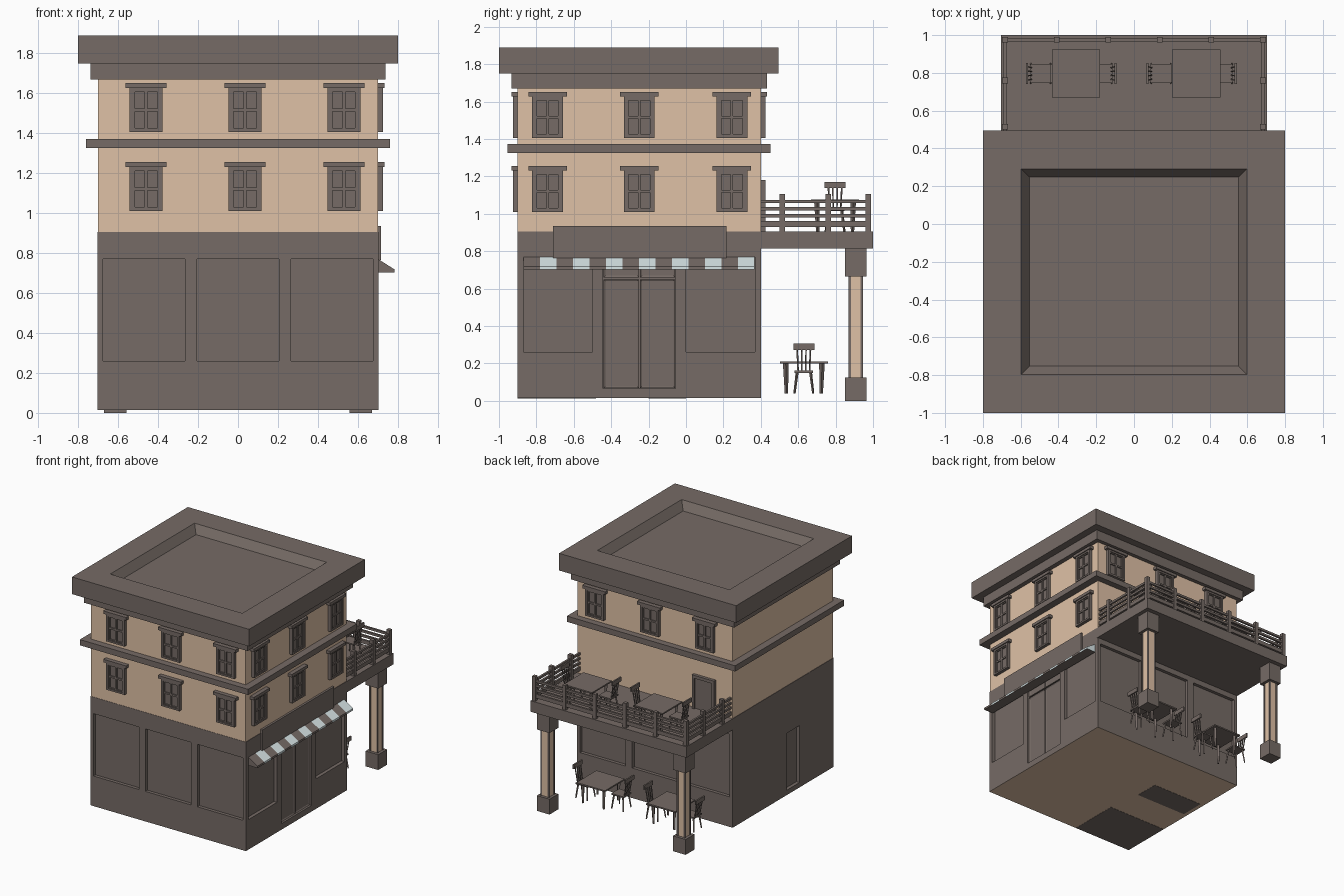
import bpy, bmesh, math
from mathutils import Vector, Matrix

if "Cube" in bpy.data.objects:
    bpy.data.objects.remove(bpy.data.objects["Cube"])


def material(name, rgb):
    m = bpy.data.materials.new(name)
    m.diffuse_color = (*rgb, 1)
    m.use_nodes = True
    m.node_tree.nodes["Principled BSDF"].inputs["Base Color"].default_value = m.diffuse_color
    return m


GREY = material("warm grey", (0.18, 0.147, 0.132))
TAN = material("tan plaster", (0.74, 0.535, 0.38))
PALE = material("pale awning", (0.69, 0.79, 0.80))


def box(bm, x0, x1, y0, y1, z0, z1):
    size = Matrix.Diagonal((x1 - x0, y1 - y0, z1 - z0, 1))
    mid = Matrix.Translation(((x0 + x1) / 2, (y0 + y1) / 2, (z0 + z1) / 2))
    return bmesh.ops.create_cube(bm, size=1, matrix=mid @ size)["verts"]


def rod(bm, a, b, r0, r1=None):
    """Square bar from a to b, optionally tapered."""
    a, b = Vector(a), Vector(b)
    turn = (b - a).to_track_quat("Z", "Y").to_matrix().to_4x4()
    spin = Matrix.Rotation(math.pi / 4, 4, "Z")
    bmesh.ops.create_cone(bm, cap_ends=True, segments=4, radius1=r0, radius2=r1 or r0,
                          depth=(b - a).length,
                          matrix=Matrix.Translation((a + b) / 2) @ turn @ spin)


def finish(name, bm, *mats):
    me = bpy.data.meshes.new(name)
    bm.to_mesh(me)
    bm.free()
    for m in mats:
        me.materials.append(m)
    return place(name, me)


def place(name, me, loc=(0, 0, 0), angle=0):
    ob = bpy.data.objects.new(name, me)
    ob.location = loc
    ob.rotation_euler.z = math.radians(angle)
    bpy.context.collection.objects.link(ob)
    return ob


def boxes(name, mat, *dims):
    bm = bmesh.new()
    for d in dims:
        box(bm, *d)
    return finish(name, bm, mat)


# Ground floor with recessed panels and doorways
ground = boxes("ground_floor", GREY, (-.703, .703, -.902, .402, .015, .905))
cuts = []
for x in (-.47, 0, .47):
    cuts += [(x - .205, x + .205, -.95, -.875, .26, .77), (x - .205, x + .205, .375, .45, .26, .77)]
for y0, y1, z0 in ((-.87, -.5, .26), (0, .37, .26), (-.445, -.055, .065)):
    cuts.append((.675, .75, y0, y1, z0, .77))
cuts.append((-.75, -.675, -.46, -.29, .055, .52))
cutter = boxes("panel_cutter", GREY, *cuts)
cutter.hide_render = True
mod = ground.modifiers.new("recesses", "BOOLEAN")
mod.object, mod.operation, mod.solver = cutter, "DIFFERENCE", "EXACT"
bpy.context.view_layer.objects.active = ground
bpy.ops.object.modifier_apply(modifier=mod.name)
bpy.data.objects.remove(cutter)
if len(ground.data.materials) < 2:
    ground.data.materials.append(TAN)
for p in ground.data.polygons:
    p.material_index = 1 if p.normal.z < -.9 and p.center.z < .03 else 0
boxes("underside_patches", GREY, (-.7, -.17, -.9, -.48, .0135, .016), (-.67, -.21, -.2, 0, .0135, .016))

# Upper floors, belt course and cornice
boxes("upper_walls", TAN, (-.7, .7, -.9, .4, .905, 1.68))
boxes("belt_course", GREY, (-.76, .76, -.955, .452, 1.325, 1.372))
boxes("cornice", GREY, (-.738, .738, -.932, .432, 1.67, 1.755))

# Roof slab with a sloped sunken centre
bm = bmesh.new()
box(bm, -.8, .8, -1, .495, 1.75, 1.89)
top = max(bm.faces, key=lambda f: f.calc_center_median().z)
bmesh.ops.inset_region(bm, faces=[top], thickness=.203, use_even_offset=True)
bmesh.ops.inset_region(bm, faces=[top], thickness=.044, use_even_offset=True)
bmesh.ops.translate(bm, verts=top.verts, vec=(0, 0, -.065))
finish("roof", bm, GREY)

# Windows: one mesh, facing -y, origin at bottom centre
bm = bmesh.new()
box(bm, -.08, .08, -.01, .005, 0, .225)                 # panes
for s in (-1, 1):
    box(bm, s * .0735 - .009, s * .0735 + .009, -.026, 0, 0, .225)
    box(bm, s * .061 - .0045, s * .061 + .0045, -.019, 0, .014, .21)
for z0, z1, d in ((0, .014, .026), (.208, .225, .026), (.013, .021, .019), (.2, .21, .019), (.104, .118, .019)):
    box(bm, -.078, .078, -d, 0, z0, z1)
box(bm, -.007, .007, -.019, 0, .014, .21)
box(bm, -.103, .103, -.034, 0, .222, .246)              # header
window = finish("window", bm, GREY)
mesh = window.data
bpy.data.objects.remove(window)
for z in (1.01, 1.405):
    for x in (-.46, .035, .53):
        place("front_window", mesh, (x, -.9, z))
        if z > 1.2:
            place("back_window", mesh, (x, .4, z), 180)
    for y in (-.74, -.25, .245):
        place("right_window", mesh, (.7, y, z), 90)

# Balcony door
boxes("balcony_door", GREY, (-.54, -.36, .39, .41, .9, 1.16), (-.55, -.53, .39, .425, .9, 1.18),
      (-.37, -.35, .39, .425, .9, 1.18), (-.55, -.35, .39, .425, 1.155, 1.18))

# Shop entrance double door with transom, and sign board
bm = bmesh.new()
for y0, y1 in ((-.44, -.251), (-.245, -.058)):
    for z0, z1 in ((.068, .65), (.66, .765)):
        leaf = box(bm, .67, .69, y0, y1, z0, z1)
        face = max({f for v in leaf for f in v.link_faces}, key=lambda f: f.calc_center_median().x)
        bmesh.ops.inset_region(bm, faces=[face], thickness=.009, use_even_offset=True)
        bmesh.ops.translate(bm, verts=face.verts, vec=(-.006, 0, 0))
finish("shop_door", bm, GREY)
boxes("sign_board", GREY, (.695, .717, -.71, .217, .765, .935))

# Striped awning with a plain underside
bm = bmesh.new()
profile = ((.698, .772), (.784, .718), (.784, .702), (.698, .702))
step = 1.235 / 14
for i in range(14):
    y = -.868 + i * step
    f = bm.faces.new([bm.verts.new((x, y, z)) for x, z in profile])
    ext = bmesh.ops.extrude_face_region(bm, geom=[f])["geom"]
    moved = [g for g in ext if isinstance(g, bmesh.types.BMVert)]
    bmesh.ops.translate(bm, verts=moved, vec=(0, step, 0))
    for v in moved:
        for g in v.link_faces:
            g.material_index = i % 2
bmesh.ops.recalc_face_normals(bm, faces=bm.faces)
for f in bm.faces:
    if f.normal.z < -.9:
        f.material_index = 0
finish("awning", bm, GREY, PALE)

# Balcony slab and columns
boxes("balcony_floor", GREY, (-.704, .704, .39, 1, .815, .905))
for x in (-.615, .615):
    y = .907
    boxes("column_base", GREY, (x - .057, x + .057, y - .057, y + .057, 0, .125))
    boxes("column_capital", GREY, (x - .057, x + .057, y - .057, y + .057, .665, .82))
    boxes("column_shaft", TAN, (x - .033, x + .033, y - .033, y + .033, .12, .67))
    boxes("column_corner_strips", GREY,
          *[(x + i * .032 - .006, x + i * .032 + .006, y + j * .032 - .006, y + j * .032 + .006, .12, .67)
            for i in (-1, 1) for j in (-1, 1)])

# Balcony railing
posts = [(-.683 + i * .2732, .975) for i in range(6)]
posts += [(s * .683, y) for s in (-1, 1) for y in (.515, .76)]
boxes("railing_posts", GREY, *[(x - .015, x + .015, y - .015, y + .015, .9, 1.105) for x, y in posts])
bm = bmesh.new()
for z, h in ((.945, .016), (.99, .009), (1.028, .009), (1.066, .009)):
    box(bm, -.683, .683, .967, .983, z - h, z + h)
    for s in (-.683, .683):
        box(bm, s - .008, s + .008, .395, .975, z - h, z + h)
finish("railing_bars", bm, GREY)

# Chair facing +x, origin on its floor under the seat
bm = bmesh.new()
box(bm, -.055, .055, -.05, .05, .11, .121)
for s in (-1, 1):
    for t in (-1, 1):
        rod(bm, (t * .052, s * .05, 0), (t * .04, s * .036, .112), .006, .008)
for i in range(4):
    y = -.036 + i * .024
    rod(bm, (-.05, y * .85, .118), (-.07, y, .245), .005)
box(bm, -.078, -.066, -.056, .056, .232, .266)
chair = finish("chair", bm, GREY)

# Table
bm = bmesh.new()
box(bm, -.128, .128, -.128, .128, .16, .171)
for i in (-1, 1):
    for j in (-1, 1):
        rod(bm, (i * .093, j * .093, 0), (i * .097, j * .097, .162), .009, .015)
table = finish("table", bm, GREY)

# Furniture on the terrace and on the balcony
chair_mesh, table_mesh = chair.data, table.data
bpy.data.objects.remove(chair)
bpy.data.objects.remove(table)
for y, z in ((.63, .04), (.797, .905)):
    for x in (-.307, .33):
        place("table", table_mesh, (x, y, z))
        place("left_chair", chair_mesh, (x - .187, y, z))
        place("right_chair", chair_mesh, (x + .137, y, z), 180)
